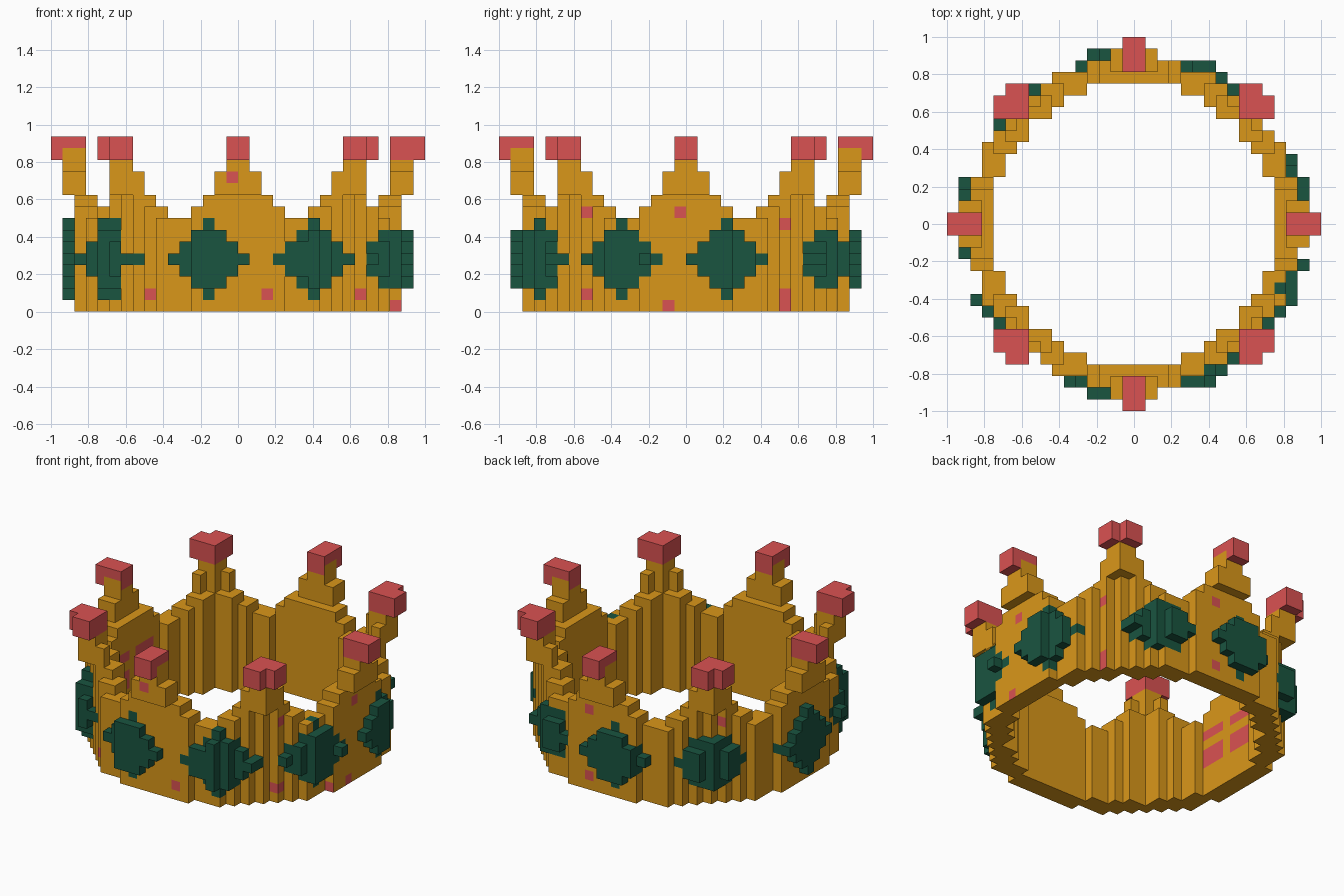
import bpy, bmesh
from math import atan2, hypot, pi, sin, radians, remainder
from mathutils import Vector

V = 1 / 16          # edge of one cube
HALF = 16           # cubes from the centre to the rim
LEVELS = 15

old = bpy.data.objects.get("Cube")
if old:
    bpy.data.objects.remove(old, do_unlink=True)


def material(name, rgb):
    m = bpy.data.materials.new(name)
    m.use_nodes = True
    m.diffuse_color = (*rgb, 1)
    m.node_tree.nodes["Principled BSDF"].inputs["Base Color"].default_value = (*rgb, 1)
    return m


GOLD, GREEN, PINK = range(3)
MATERIALS = [material("gold", (0.70, 0.31, 0.010)),
             material("dark green", (0.010, 0.090, 0.051)),
             material("rose pink", (0.70, 0.084, 0.084))]

# Diamond centres around the band, in degrees from the front
DIAMONDS = [-10.5, 27.5, 67, 103.5, 150, 187, 225, 267, 307]

# Painted dots on the outer wall: facing direction -> (column, level)
DOTS = {
    (0, -1): {(-1, 11), (-8, 1), (2, 1), (10, 1), (13, 0)},
    (1, 0): {(-9, 8), (-1, 8), (8, 7), (-9, 1), (-2, 0), (8, 1), (8, 0)},
    (0, 1): {(1, 8), (1, 1), (-11, 8)},
    (-1, 0): set(),
}


def in_diamond(x, y, r, k):
    if not 13.5 < r < 15:
        return False
    a = atan2(x, -y)
    reach = 3.5 - abs(k - 4) - max(0, r - 14.25) * 0.95
    offsets = [remainder(a - radians(deg), 2 * pi) for deg in DIAMONDS]
    return any(abs(d) < 0.5 and abs(13.5 * sin(d)) < reach for d in offsets)


def part_at(i, j, k):
    """Name of the part that fills a cell, or None."""
    x, y = i + 0.5, j + 0.5
    r = hypot(x, y)
    if not 12 < r < 16:
        return None
    # Sideways distance from the middle of the nearest of eight points
    t = abs(r * sin(remainder(atan2(y, x), pi / 4)))
    if in_diamond(x, y, r, k):
        return "diamonds"
    if k >= 13:
        side = min(abs(x), abs(y))
        return "tips" if t < 1.45 and r > 13.3 and (side < 1 or side > 9) else None
    if k >= 10:
        width = 1.3 if k == 12 else 1.9
        return "points" if t < width and 13 < r < 14.88 else None
    if 12.05 < r < 14.13:
        limit = {8: 4.2, 9: 2.8}.get(k, 99)
        return "band" if t < limit else None
    return None


span = range(-HALF, HALF)
cells = {}
for i in span:
    for j in span:
        for k in range(LEVELS):
            name = part_at(i, j, k)
            if name:
                cells[i, j, k] = name

DIRECTIONS = [(1, 0, 0), (-1, 0, 0), (0, 1, 0), (0, -1, 0), (0, 0, 1), (0, 0, -1)]


def face_colour(part, cell, n):
    i, j, k = cell
    x, y = i + 0.5, j + 0.5
    if part == "diamonds":
        return GREEN
    if part == "tips":
        # Gold creeping up the flanks of the straight tips
        low = k == 13 and hypot(x, y) < 15
        flank = (abs(x) < 1 and n[0]) or (abs(y) < 1 and n[1] * x > 0)
        return GOLD if low and flank else PINK
    if n[2] == 0:
        outward = x * n[0] + y * n[1]
        column = i if n[1] else j
        if outward > 0 and (column, k) in DOTS[n[:2]]:
            return PINK
        # Patches on the inner side wall
        if outward < -12 and n[0] == 1 and j in (-4, -3, -2, 0, 1, 2) and k in (3, 4, 6):
            return PINK
    return GOLD


def build(part, label):
    bm = bmesh.new()
    for cell, owner in cells.items():
        if owner != part:
            continue
        base = Vector(cell) + Vector((0.5, 0.5, 0.5))
        for n in DIRECTIONS:
            if tuple(c + d for c, d in zip(cell, n)) in cells:
                continue
            nv = Vector(n)
            u = Vector((n[1], n[2], n[0]))
            w = nv.cross(u)
            corners = [(-1, -1), (1, -1), (1, 1), (-1, 1)]
            verts = [bm.verts.new((base + nv / 2 + u * a / 2 + w * b / 2) * V)
                     for a, b in corners]
            bm.faces.new(verts).material_index = face_colour(part, cell, n)
    bmesh.ops.remove_doubles(bm, verts=bm.verts, dist=0.001)
    # Merge coplanar squares of one colour
    bmesh.ops.dissolve_limit(bm, angle_limit=0.01, verts=bm.verts, edges=bm.edges,
                             delimit={'MATERIAL'})
    mesh = bpy.data.meshes.new(label)
    bm.to_mesh(mesh)
    bm.free()
    for m in MATERIALS:
        mesh.materials.append(m)
    bpy.context.collection.objects.link(bpy.data.objects.new(label, mesh))


build("band", "crown_band")
build("points", "crown_points")
build("tips", "point_tips")
build("diamonds", "band_diamonds")
